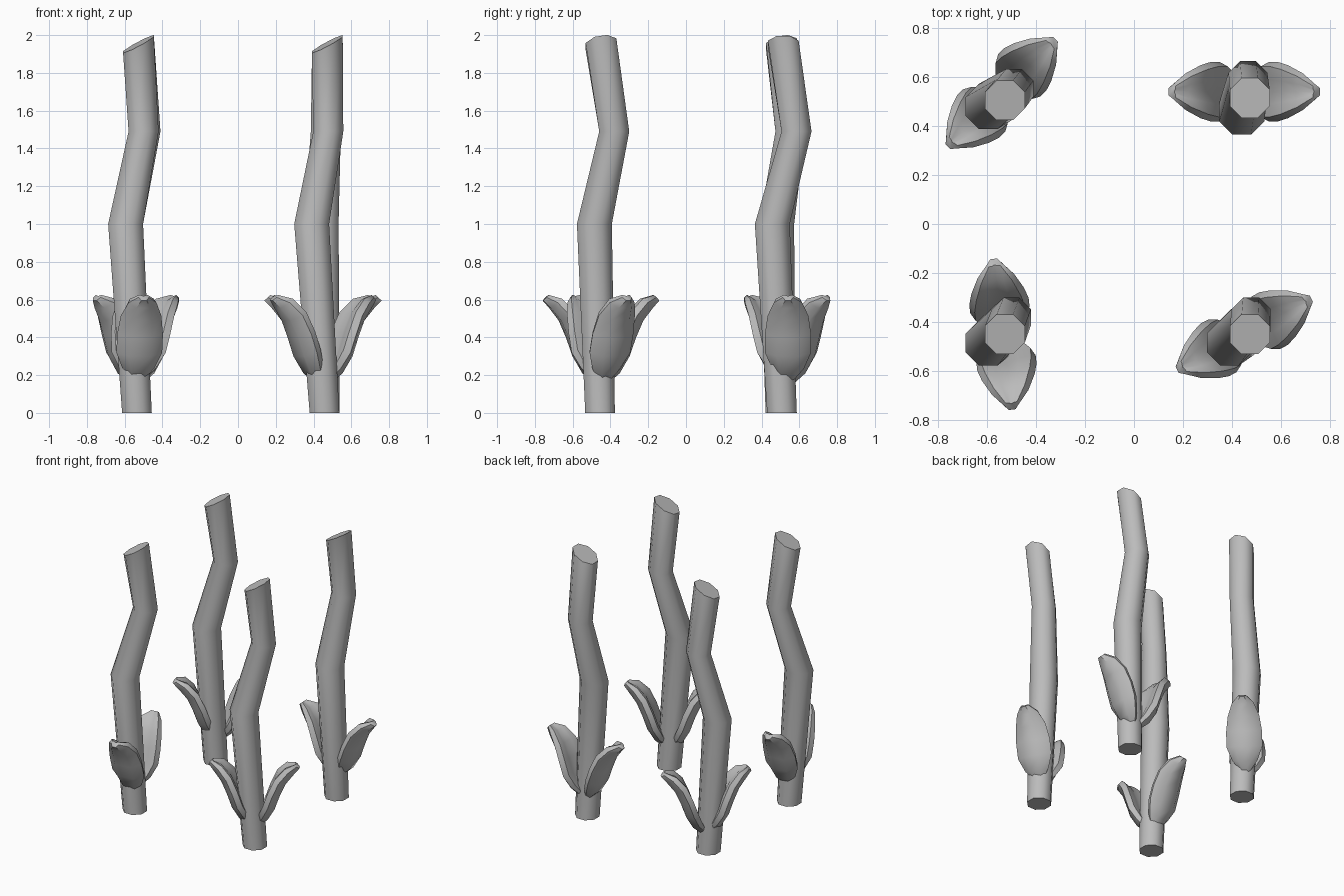
import bpy, bmesh, math
from mathutils import Vector, Matrix

cube = bpy.data.objects.get("Cube")
if cube:
    bpy.data.objects.remove(cube, do_unlink=True)

grey = bpy.data.materials.new("plain_grey")
grey.use_nodes = True
colour = (0.5, 0.5, 0.5, 1)
grey.diffuse_color = colour
grey.node_tree.nodes["Principled BSDF"].inputs["Base Color"].default_value = colour


def loft(name, rings):
    """Skin a list of closed rings, cap both ends and shade smooth by angle."""
    bm = bmesh.new()
    loops = [[bm.verts.new(p) for p in ring] for ring in rings]
    n = len(loops[0])
    for a, b in zip(loops, loops[1:]):
        for i in range(n):
            j = (i + 1) % n
            bm.faces.new((a[i], a[j], b[j], b[i]))
    bm.faces.new(loops[0])
    bm.faces.new(loops[-1])
    bmesh.ops.recalc_face_normals(bm, faces=bm.faces)
    mesh = bpy.data.meshes.new(name)
    bm.to_mesh(mesh)
    bm.free()
    mesh.materials.append(grey)
    obj = bpy.data.objects.new(name, mesh)
    bpy.context.collection.objects.link(obj)
    bpy.ops.object.select_all(action='DESELECT')
    obj.select_set(True)
    bpy.context.view_layer.objects.active = obj
    bpy.ops.object.shade_smooth_by_angle(angle=math.radians(50))
    return obj


def stalk(name, centres, slope_y):
    """Bent eight-sided stem with a slanted cut at the top."""
    heights = (0, 1, 1.49, 1.953)
    radii = (0.085, 0.1, 0.086, 0.088)
    rings = []
    for k, ((x, y), z, r) in enumerate(zip(centres, heights, radii)):
        ring = []
        for i in range(8):
            a = math.radians(22.5 + 45 * i)
            dx, dy = r * math.cos(a), r * math.sin(a)
            dz = 0.53 * dx + slope_y * dy if k == 3 else 0
            ring.append((x + dx, y + dy, z + dz))
        rings.append(ring)
    loft(name, rings)


# Leaf rows: outward reach, height, half width, thickness
LEAF = [(0.035, 0.155, 0.03, 0.04), (0.095, 0.21, 0.085, 0.07),
        (0.145, 0.30, 0.122, 0.08), (0.18, 0.40, 0.122, 0.08),
        (0.22, 0.49, 0.108, 0.08), (0.272, 0.555, 0.075, 0.072),
        (0.31, 0.595, 0.028, 0.04)]


def leaf(name, centre, angle):
    """Thick cupped leaf that curves up and outward."""
    turn = Matrix.Rotation(math.radians(angle), 3, 'Z')
    base = Vector((centre[0], centre[1], 0))
    rings = []
    for k, (r, z, w, th) in enumerate(LEAF):
        lo, hi = LEAF[max(k - 1, 0)], LEAF[min(k + 1, len(LEAF) - 1)]
        inward = Vector((lo[1] - hi[1], 0, hi[0] - lo[0])).normalized()
        section = [(-0.5, 0), (0.5, 0), (1, 0.6), (0.85, 1.05),
                   (0.4, 1), (0, 0.85), (-0.4, 1), (-0.85, 1.05), (-1, 0.6)]
        rings.append([base + turn @ (Vector((r, s * w, z)) + inward * d * th)
                      for s, d in section])
    loft(name, rings)


# Each plant: stem centre line, leaf pair centre, leaf direction, cut slope
plants = {
    "back_right": ([(-0.535, 0.50), (-0.595, 0.48), (-0.49, 0.553), (-0.527, 0.505)],
                   (-0.54, 0.535), 45, 0.15),
    "back_left": ([(0.46, 0.508), (0.44, 0.457), (0.465, 0.585), (0.473, 0.515)],
                  (0.45, 0.54), 0, 0.0),
    "front_right": ([(-0.535, -0.455), (-0.595, -0.485), (-0.50, -0.38), (-0.527, -0.45)],
                    (-0.535, -0.45), 97, 0.15),
    "front_left": ([(0.458, -0.455), (0.39, -0.485), (0.478, -0.38), (0.473, -0.45)],
                   (0.45, -0.45), 28, 0.15),
}
for place, (path, middle, angle, slope) in plants.items():
    stalk(place + "_stalk", path, slope)
    leaf(place + "_leaf_a", middle, angle)
    leaf(place + "_leaf_b", middle, angle + 180)
